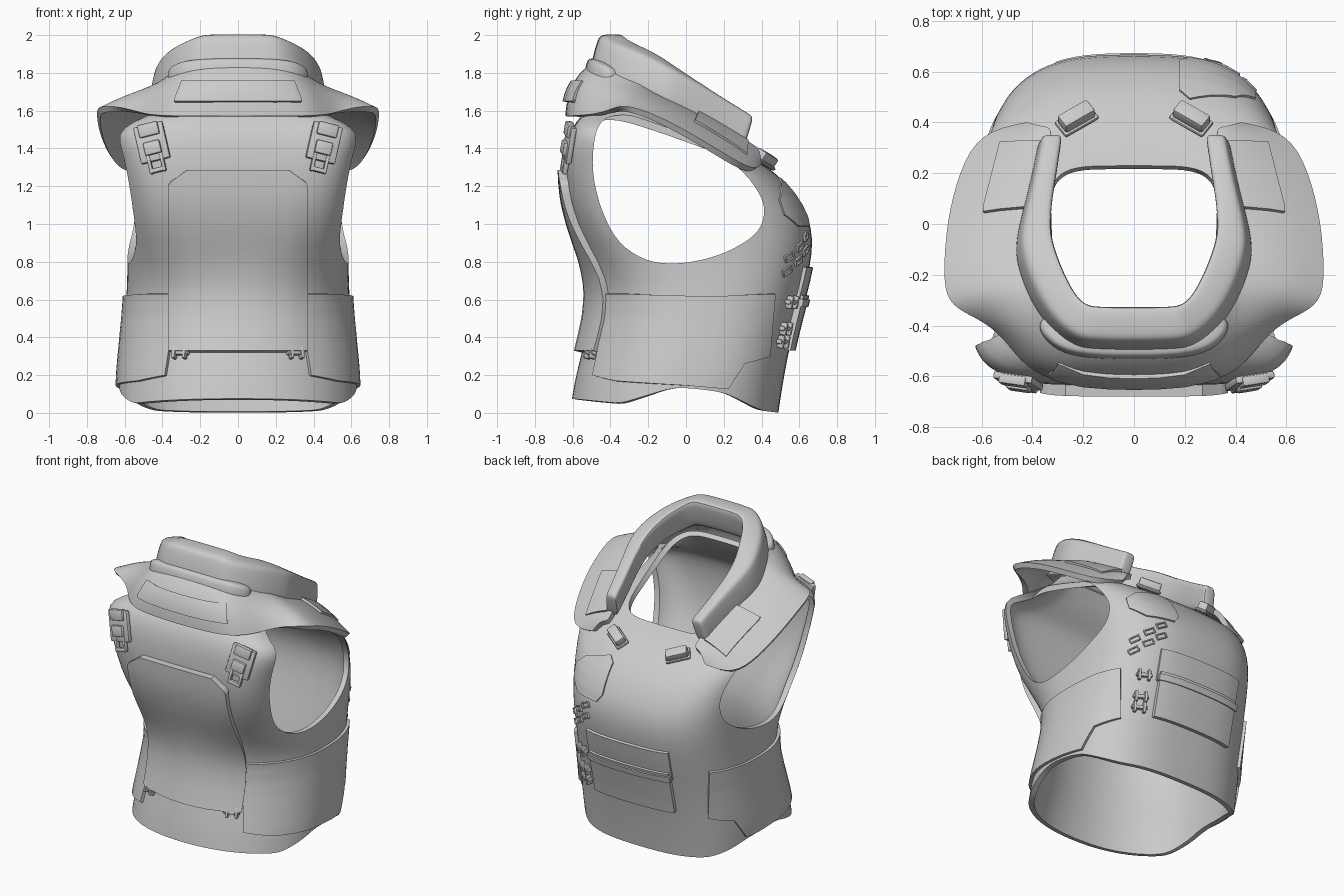
import bpy
import bmesh
from math import cos, sin, pi, radians
from mathutils import Vector, Matrix
from mathutils.bvhtree import BVHTree

if "Cube" in bpy.data.objects:
    bpy.data.objects.remove(bpy.data.objects["Cube"])

grey = bpy.data.materials.new("armour grey")
grey.use_nodes = True
GREY = (0.6, 0.6, 0.6, 1)
grey.diffuse_color = GREY
grey.node_tree.nodes["Principled BSDF"].inputs["Base Color"].default_value = GREY
parts = []


def add(name, bm):
    bmesh.ops.recalc_face_normals(bm, faces=bm.faces)
    me = bpy.data.meshes.new(name)
    bm.to_mesh(me)
    bm.free()
    me.materials.append(grey)
    ob = bpy.data.objects.new(name, me)
    bpy.context.collection.objects.link(ob)
    parts.append(ob)
    return ob


def sheet(name, rows, closed=False, caps=False):
    """Skin a list of point rows; closed joins each row into a ring."""
    bm = bmesh.new()
    vs = [[bm.verts.new(p) for p in r] for r in rows]
    n = len(rows[0])
    for a, b in zip(vs, vs[1:]):
        for i in range(n if closed else n - 1):
            j = (i + 1) % n
            bm.faces.new((a[i], a[j], b[j], b[i]))
    if caps:
        bm.faces.new(vs[0])
        bm.faces.new(vs[-1])
    return add(name, bm)


def subdivide(ob, levels):
    ob.modifiers.new("smooth", 'SUBSURF').levels = levels


def thicken(ob, t, offset=-1):
    m = ob.modifiers.new("thickness", 'SOLIDIFY')
    m.thickness, m.offset = t, offset


def tree(ob):
    bpy.context.view_layer.update()
    return BVHTree.FromObject(ob, bpy.context.evaluated_depsgraph_get())


def both(half):
    """Mirror a list of points running from the centre to the left."""
    return [Vector((-x, y, z)) for x, y, z in half[:0:-1]] + [Vector(p) for p in half]


def along(points, t):
    """Height on a broken line at position t."""
    for (a, za), (b, zb) in zip(points, points[1:]):
        if t <= b:
            return za + (zb - za) * max(0, (t - a) / (b - a))
    return points[-1][1]


# ---- torso shell: half width, back (y, z), chest (y, z), squareness of back and chest
RINGS = [(.63, -.605, .07, .49, .0, 2.2, 2.8), (.63, -.585, .2, .52, .2, 2.1, 2.8), (.61, -.53, .4, .56, .4, 2.05, 2.8),
         (.59, -.485, .62, .615, .6, 2.1, 2.8), (.585, -.52, .8, .66, .78, 2.7, 2.9), (.59, -.60, 1.0, .675, .92, 4, 3),
         (.605, -.64, 1.2, .65, 1.04, 5, 3), (.635, -.635, 1.4, .575, 1.17, 6, 2.9), (.67, -.605, 1.51, .475, 1.27, 6, 2.8),
         (.60, -.56, 1.57, .40, 1.32, 5, 3), (.44, -.48, 1.64, .33, 1.36, 4, 4), (.34, -.41, 1.76, .23, 1.40, 4, 5)]
HEM = [(-.6, .075), (-.35, .05), (-.05, .14), (.2, .11), (.4, .012), (.5, .0)]
rows = []
for k, (hx, yb, zb, yf, zf, nb, nf) in enumerate(RINGS):
    mid, hy, ring = (yb + yf) / 2, (yf - yb) / 2, []
    for i in range(48):
        a = 2 * pi * i / 48
        c, s = cos(a), sin(a)
        e = 2 / (nf if s > 0 else nb)
        x = hx * abs(c) ** e * (1 if c > 0 else -1)
        u = abs(s) ** e * (1 if s > 0 else -1)
        z = along(HEM, mid + hy * u) if k == 0 else zb + (zf - zb) * (u + 1) / 2
        ring.append((x, mid + hy * u, z))
    rows.append(ring)
torso = sheet("torso_shell", rows, closed=True)
subdivide(torso, 1)
torso_tree = tree(torso)
thicken(torso, .035)

# ---- arm holes
ARM = [(-.48, 1.5), (-.42, 1.57), (-.3, 1.58), (-.12, 1.545), (.1, 1.435), (.3, 1.285), (.4, 1.15), (.42, 1.05),
       (.38, .95), (.25, .865), (.1, .81), (-.08, .785), (-.23, .81), (-.37, .91), (-.46, 1.1), (-.5, 1.3)]
for _ in range(2):
    ARM = [(p[0] + (q[0] - p[0]) * t, p[1] + (q[1] - p[1]) * t) for p, q in zip(ARM, ARM[1:] + ARM[:1]) for t in (.25, .75)]
cutters = []
for s in (1, -1):
    cut = sheet("arm_cutter", [[(s * x, y, z) for y, z in ARM] for x in (.45, 1)], closed=True, caps=True)
    parts.remove(cut)
    cut.hide_render = True
    cutters.append(cut)
    m = torso.modifiers.new("arm hole", 'BOOLEAN')
    m.object, m.operation, m.solver = cut, 'DIFFERENCE', 'EXACT'

# ---- yoke with shoulder pads
OUTER = [(0, -.625, 1.57), (.25, -.615, 1.57), (.39, -.575, 1.57), (.47, -.48, 1.575), (.54, -.40, 1.595),
         (.63, -.35, 1.61), (.73, -.31, 1.61), (.742, -.2, 1.58), (.73, 0, 1.48), (.68, .2, 1.355), (.60, .35, 1.27),
         (.42, .385, 1.31)]
INNER = [(0, -.47, 1.86), (.16, -.46, 1.86), (.26, -.42, 1.85), (.33, -.35, 1.80), (.37, -.29, 1.76), (.4, -.24, 1.73),
         (.41, -.18, 1.69), (.4, -.1, 1.65), (.38, 0, 1.61), (.35, .15, 1.53), (.33, .28, 1.45), (.32, .37, 1.39)]
outer, inner = both(OUTER), both(INNER)
rows = []
for t in (0, .04, .35, .7, 1):
    bulge = .045 * sin(pi * t)
    rows.append([o.lerp(i, t) + Vector((0, -bulge if o.y < -.4 else 0, bulge * .6)) for o, i in zip(outer, inner)])
yoke = sheet("shoulder_yoke", rows[::-1])
subdivide(yoke, 2)
yoke_tree = tree(yoke)
thicken(yoke, .035, 0)

# ---- collar: outer x, y, inner x, y, top z
COLLAR = [(0, -.465, 0, -.315, 2.005), (.17, -.46, .15, -.315, 2.005), (.22, -.45, .19, -.305, 1.995),
          (.30, -.40, .23, -.265, 1.965), (.39, -.27, .28, -.16, 1.92), (.44, -.12, .315, -.06, 1.85),
          (.445, -.04, .32, 0, 1.805), (.425, .06, .32, .08, 1.75),
          (.39, .2, .30, .2, 1.665), (.362, .34, .28, .34, 1.58), (.36, .36, .278, .36, 1.568)]
PROFILE = [(.0, .1), (.0, .9), (.13, 1), (.87, 1), (1, .9), (1, .1), (.87, 0), (.13, 0)]


def sweep(name, stations, height, lean, flare):
    """Rounded bar following mirrored stations, leaning back and flaring out towards its base."""
    rows = []
    for s, half in ((-1, stations[:0:-1]), (1, stations)):
        for xo, yo, xi, yi, zt in half:
            h = height(yo)
            rows.append([(s * (xo + (xi - xo) * u) * (1 + flare * (1 - v)), yo + (yi - yo) * u - lean * (1 - v), zt - h * (1 - v))
                         for u, v in PROFILE])
    subdivide(sheet(name, rows, closed=True, caps=True), 2)


sweep("collar", COLLAR, lambda y: .2 - .05 * (y + .46), .05, .07)
RIDGE = [(0, -.525, 0, -.4, 1.88), (.26, -.515, .2, -.4, 1.875), (.35, -.45, .25, -.36, 1.85), (.39, -.38, .29, -.3, 1.81)]
sweep("collar_base_ridge", RIDGE, lambda y: .09, .02, 0)


# ---- plates laid over a surface: stations are (u, low, high)
def ray(bvh, mode, u, v):
    if mode == "around":
        d = Vector((cos(radians(u)), sin(radians(u)), 0))
        start, way = d * 3 + Vector((0, 0, v)), -d
    elif mode == "down":
        start, way = Vector((u, v, 3)), Vector((0, 0, -1))
    else:
        s = 1 if mode == "chest" else -1
        start, way = Vector((u, 3 * s, v)), Vector((0, -s, 0))
    hit, normal, _, _ = bvh.ray_cast(start, way)
    return hit, (normal if normal.dot(way) < 0 else -normal), -way


def plate(name, bvh, mode, stations, lift, steps=6, up=16):
    cols = []
    for k, (a, b) in enumerate(zip(stations, stations[1:])):
        for i in range(steps + (k == len(stations) - 2)):
            u, lo, hi = (p + (q - p) * i / steps for p, q in zip(a, b))
            hits = [ray(bvh, mode, u, lo + (hi - lo) * j / up) for j in range(up + 1)]
            cols.append([p + out * lift for p, _, out in hits])
    ob = sheet(name, cols)
    # make the outer side face away from the surface
    out = ray(bvh, mode, *[stations[0][0], (stations[0][1] + stations[0][2]) / 2])[2]
    if ob.data.polygons[up // 2].normal.dot(out) < 0:
        ob.data.flip_normals()
    thicken(ob, lift + .01)


plate("back_panel", torso_tree, "back",
      [(-.37, .33, 1.2), (-.36, .33, 1.22), (-.27, .33, 1.285), (.27, .33, 1.285), (.36, .33, 1.22), (.37, .33, 1.2)], .045)
for s, side in ((1, "left"), (-1, "right")):
    band = [(-52, .2, .63), (-35, .17, .63), (0, .145, .62), (20, .125, .62), (28, .26, .625), (43, .3, .63)]
    if s < 0:
        band = [(180 - a, lo, hi) for a, lo, hi in band[::-1]]
    plate(side + "_waist_band", torso_tree, "around", band, .02)
    pad = [(.37, .31, .33), (.42, .07, .33), (.53, .06, .325), (.595, .05, .07)]
    plate(side + "_pad_plate", yoke_tree, "down", [(s * u, lo, hi) for u, lo, hi in pad[::s]], .04, up=6)
plate("yoke_back_plate", yoke_tree, "back", [(-.34, 1.65, 1.66), (-.30, 1.65, 1.76), (.30, 1.65, 1.76), (.34, 1.65, 1.66)], .042)
plate("pouch_body", torso_tree, "chest", [(-.3, .33, .62), (.3, .33, .62)], .035, 16)
plate("pouch_flap", torso_tree, "chest", [(-.31, .57, .77), (.31, .57, .77)], .02, 16)
plate("pouch_lip", torso_tree, "chest", [(-.31, .56, .6), (.31, .56, .6)], .045, 16, 4)
plate("chest_patch", torso_tree, "chest", [(.18, 1.04, 1.22), (.22, .99, 1.25), (.40, .99, 1.2), (.48, 1.05, 1.13)], .012)


# ---- small hardware made of bevelled boxes: (offset, size) in a local frame
def boxes(name, items, place, bevel=.008):
    bm = bmesh.new()
    for off, size in items:
        bmesh.ops.create_cube(bm, size=1, matrix=place @ Matrix.Translation(off) @ Matrix.Diagonal((*size, 1)))
    ob = add(name, bm)
    m = ob.modifiers.new("rounded", 'BEVEL')
    m.width, m.segments = bevel, 2


def frame(bvh, mode, u, v, roll):
    """Local frame on a surface: z points out, y up the surface."""
    p, n, _ = ray(bvh, mode, u, v)
    up = Vector((0, 1, 0)) if mode == "down" else Vector((0, 0, 1))
    x = up.cross(n).normalized()
    rot = Matrix((x, n.cross(x), n)).transposed().to_4x4()
    return Matrix.Translation(p) @ rot @ Matrix.Rotation(radians(roll), 4, 'Z')


STRAP = [((0, .02, .01), (.16, .2, .03)), ((0, .09, .02), (.11, .07, .04)), ((0, -.01, .025), (.09, .07, .04)),
         ((-.035, -.09, .015), (.02, .11, .03)), ((.035, -.09, .015), (.02, .11, .03)), ((0, -.13, .015), (.09, .025, .03))]
CLIP = [((-.03, 0, .02), (.02, .07, .04)), ((.03, 0, .02), (.02, .07, .04)), ((0, 0, .015), (.1, .025, .035))]
for s, side in ((1, "left"), (-1, "right")):
    boxes(side + "_strap_buckle", STRAP, frame(torso_tree, "back", s * .45, 1.41, s * -14))
    boxes(side + "_panel_clip", CLIP, frame(torso_tree, "back", s * .30, .315, 0))
    boxes(side + "_chest_toggle", [((0, 0, .035), (.14, .065, .07)), ((0, 0, .015), (.16, .085, .02))],
          frame(torso_tree, "down", s * .225, .4, s * -35), .015)
for k, z in enumerate((.38, .45, .59)):
    boxes("pouch_clip_%d" % (k + 1), CLIP, frame(torso_tree, "chest", .38, z, 0))

# ---- vent slots, raised rims with a groove
for row in range(2):
    for col in range(3):
        place = frame(torso_tree, "chest", .45 - .07 * col, .75 + .055 * col + .075 * row, 25)
        rim = [((0, s * .015, .003), (.07, .009, .016)) for s in (1, -1)]
        rim += [((s * .032, 0, .003), (.009, .03, .016)) for s in (1, -1)]
        boxes("vent_slot_%d" % (row * 3 + col + 1), rim, place, .003)

# ---- bake modifiers, drop cutters, shade
bpy.ops.object.select_all(action='DESELECT')
for ob in parts:
    ob.select_set(True)
bpy.context.view_layer.objects.active = torso
bpy.ops.object.convert(target='MESH')
for cut in cutters:
    bpy.data.objects.remove(cut)
bpy.ops.object.shade_smooth_by_angle(angle=radians(35))
